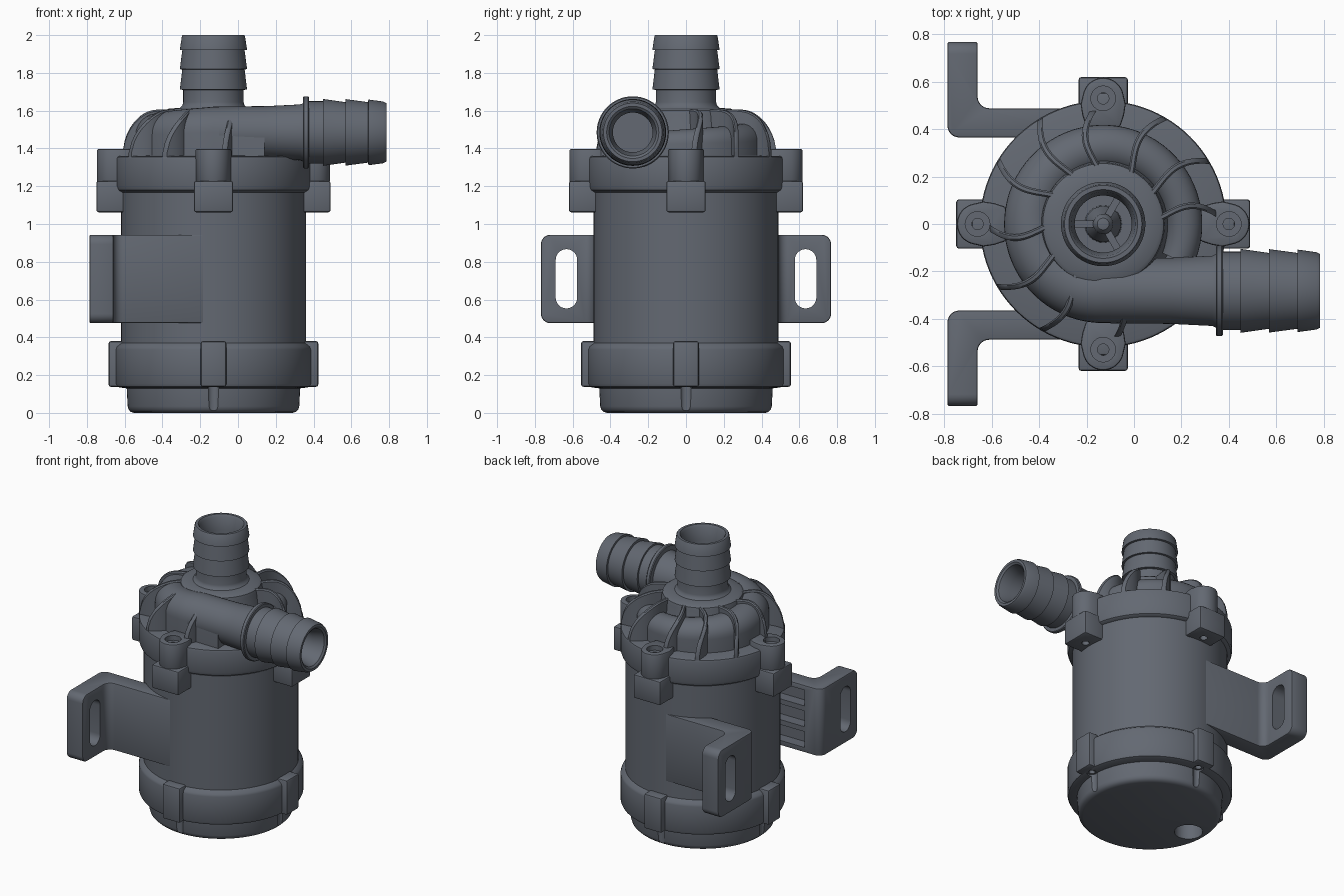
import bpy, bmesh
from math import sin, cos, pi, radians, sqrt
from mathutils import Matrix, Vector

if "Cube" in bpy.data.objects:
    bpy.data.objects.remove(bpy.data.objects["Cube"])

AXIS = Matrix.Translation((-0.13, 0, 0))          # pump axis
QUARTERS = [AXIS @ Matrix.Rotation(i * pi / 2, 4, 'Z') for i in range(4)]
plastic = bpy.data.materials.new("dark_grey_plastic")
plastic.diffuse_color = (.125, .14, .168, 1)
plastic.use_nodes = True
plastic.node_tree.nodes["Principled BSDF"].inputs["Base Color"].default_value = plastic.diffuse_color


def loft(bm, rings, M=Matrix()):
    """Skin closed rings of points and cap both ends."""
    vs = [[bm.verts.new(M @ Vector(p)) for p in ring] for ring in rings]
    n = len(vs[0])
    for a, b in zip(vs, vs[1:]):
        for i in range(n):
            j = (i + 1) % n
            bm.faces.new((a[i], a[j], b[j], b[i]))
    bm.faces.new(vs[0][::-1])
    bm.faces.new(vs[-1])


def lathe_rings(prof, n=80):
    return [[(r * cos(2 * pi * i / n), r * sin(2 * pi * i / n), z) for i in range(n)]
            for r, z in prof]


def prism_rings(pts, z0, z1):
    return [[(x, y, z) for x, y in pts] for z in (z0, z1)]


def make(name, parts, bevel=0.0):
    """Build an object from (rings, matrix) pairs."""
    bm = bmesh.new()
    for rings, M in parts:
        loft(bm, rings, M)
    bmesh.ops.remove_doubles(bm, verts=bm.verts, dist=1e-6)
    bmesh.ops.recalc_face_normals(bm, faces=bm.faces)
    return from_bm(name, bm, bevel)


def from_bm(name, bm, bevel=0.0):
    me = bpy.data.meshes.new(name)
    bm.to_mesh(me)
    bm.free()
    me.materials.append(plastic)
    ob = bpy.data.objects.new(name, me)
    bpy.context.collection.objects.link(ob)
    if bevel:
        m = ob.modifiers.new("bevel", 'BEVEL')
        m.width, m.segments, m.limit_method = bevel, 2, 'ANGLE'
        m.angle_limit = radians(50)
    return ob


def finish(ob, cutters=()):
    """Apply bevel and cuts, then smooth shade."""
    for c in cutters:
        m = ob.modifiers.new("cut", 'BOOLEAN')
        m.operation, m.solver, m.object = 'DIFFERENCE', 'EXACT', c
    bpy.ops.object.select_all(action='DESELECT')
    bpy.context.view_layer.objects.active = ob
    ob.select_set(True)
    for m in list(ob.modifiers):
        bpy.ops.object.modifier_apply(modifier=m.name)
    bpy.ops.object.shade_smooth_by_angle(angle=radians(35))


def box(x0, x1, y0, y1, z0, z1):
    return prism_rings([(x0, y0), (x1, y0), (x1, y1), (x0, y1)], z0, z1)


def at(x, y=0, z=0):
    return Matrix.Translation((x, y, z))


# Cutters: screw holes, base screw grooves, cable hole
screw_cut = make("screw_cutter", [(lathe_rings(
    [(0, 1.0), (.024, 1.0), (.024, 1.365), (.052, 1.365), (.052, 1.45), (0, 1.45)], 24),
    Q @ at(.53)) for Q in QUARTERS])
groove_cut = make("groove_cutter", [(lathe_rings(
    [(0, -.05), (.033, -.05), (.033, .141), (.02, .141), (.02, .3), (0, .3)], 24),
    Q @ at(.477)) for Q in QUARTERS])
cable_cut = make("cable_hole_cutter", [(lathe_rings(
    [(0, -.1), (.09, -.1), (.09, .12), (0, .12)], 40), at(-.45))])

# Motor housing with rounded foot and lower ring
housing = make("motor_housing", [(lathe_rings(
    [(0, 0), (.42, 0), (.438, .006), (.45, .018), (.455, .035), (.46, .13), (.5, .135),
     (.513, .14), (.52, .155), (.52, .335), (.515, .35), (.49, .37), (.49, 1.2), (0, 1.2)], 96), AXIS)])
finish(housing, [groove_cut, cable_cut])

# Lower lugs
lugs = make("lower_lugs", [(box(.44, .555, -.068, .068, .138, .38), Q) for Q in QUARTERS], .012)
finish(lugs, [groove_cut])

# Pump cover with hollow barbed inlet
cover = make("pump_cover", [(lathe_rings(
    [(0, 1.45), (.12, 1.45), (.12, 1.9), (.135, 1.985), (.145, 2.0), (.163, 2.0), (.167, 1.995),
     (.178, 1.922), (.165, 1.92), (.178, 1.82), (.165, 1.818), (.178, 1.712), (.16, 1.71),
     (.16, 1.645), (.164, 1.628), (.178, 1.615), (.24, 1.61), (.255, 1.6), (.26, 1.58),
     (.275, 1.42), (.30, 1.365), (.505, 1.36), (.516, 1.355), (.52, 1.343), (.52, 1.2),
     (.513, 1.18), (.495, 1.168), (0, 1.168)], 96), AXIS)])
finish(cover, [screw_cut])

# Inlet spider: hub and three spokes
spider = [(lathe_rings([(0, 1.4), (.08, 1.4), (.075, 1.56), (.045, 1.6), (.042, 1.63),
                        (.025, 1.65), (0, 1.655)], 32), AXIS)]
for a in (60, 180, 300):
    spider.append((box(0, .13, -.015, .015, 1.56, 1.62),
                   AXIS @ Matrix.Rotation(radians(a), 4, 'Z')))
finish(make("inlet_spider", spider))


# Volute: D-shaped section growing around the axis and running into the outlet
def d_section(x, y, nx, ny, r, zc):
    pts = [(r * cos(pi * k / 16), zc + r * sin(pi * k / 16)) for k in range(17)]
    pts += [(-r, 1.33), (r, 1.33)]
    return [(x + nx * u, y + ny * u, z) for u, z in pts]


rings = []
for i in range(61):
    t = i / 60
    a = radians(-26 + 296 * t)
    r = .07 + .066 * t
    R = .418 - r
    rings.append(d_section(R * cos(a), R * sin(a), cos(a), sin(a), r, 1.42 + .065 * t))
rings.append(d_section(.27, -.282, 0, -1, .136, 1.485))
finish(make("volute", [(rings, AXIS)]))

# Outlet pipe, stop flange and barbs, hollow
outlet_axis = at(0, -.282, 1.485) @ Matrix.Rotation(pi / 2, 4, 'Y')
finish(make("outlet_pipe", [(lathe_rings(
    [(0, -.1), (.137, -.1), (.139, .15), (.148, .33), (.155, .345), (.186, .345), (.191, .35),
     (.191, .37), (.186, .375), (.165, .376), (.165, .449), (.177, .45), (.16, .569),
     (.176, .57), (.16, .689), (.174, .69), (.163, .77), (.155, .785), (.138, .785),
     (.125, .775), (.105, .7), (.105, .15), (0, .15)], 64), outlet_axis)]))

# Curved cover ribs; those next to a boss stop short of the rim
ribs = []
for base, end in ((5, .48), (31, .515), (60, .515), (95, .48), (121, .515), (149, .515),
                  (182, .48), (211, .515), (240, .515), (277, .48)):
    rings = []
    for i in range(25):
        s = i / 24
        r = .23 + (end - .23) * s
        a = radians(base + 7 * sin(pi * s))
        z = 1.35 + .255 * sqrt(max(0.002, 1 - (max(0, r - .3) / (end - .298)) ** 2))
        n, p, w = Vector((-sin(a), cos(a), 0)), Vector((r * cos(a), r * sin(a), 0)), .014
        up = Vector((0, 0, 1))
        rings.append([p - n * w + up * 1.34, p + n * w + up * 1.34, p + n * w + up * (z - .008),
                      p + n * w * .5 + up * z, p - n * w * .5 + up * z, p - n * w + up * (z - .008)])
    ribs.append((rings, AXIS))
finish(make("cover_ribs", ribs))

# Screw bosses on the cover: round nose tapering towards the volute
nose = [(.53 + .087 * cos(radians(d)), .087 * sin(radians(d))) for d in range(-80, 81, 10)]
boss = [(.41, -.072), (.46, -.088), (.505, -.095)] + nose + [(.505, .095), (.46, .088), (.41, .072)]
bosses = make("screw_bosses", [(prism_rings(boss, 1.22, 1.398), Q) for Q in QUARTERS], .01)
finish(bosses, [screw_cut])

# Square blocks below the bosses
blocks = make("screw_blocks", [(box(.44, .62, -.104, .104, 1.062, 1.228), Q) for Q in QUARTERS], .012)
finish(blocks, [screw_cut])

# Mounting brackets: L-shaped arms with slotted plates and ribbed inner faces
pockets = [(box(-.66, -.3, .3, .44, z, z + .11), Matrix()) for z in (.51, .655, .80)]
pocket_cut = make("pocket_cutter", pockets)
slot = [(.633 + .057 * cos(radians(d)), (.81 if d < 180 else .61) + .057 * sin(radians(d)))
        for d in list(range(0, 180, 15)) + [179.9] + list(range(180, 360, 15)) + [359.9]]
slot_cut = make("slot_cutter", [([[(x, y, z) for y, z in slot] for x in (-.9, -.6)], Matrix())])
for side, name in ((1, "bracket_back"), (-1, "bracket_front")):
    bm = bmesh.new()
    loft(bm, prism_rings([(-.787, .365), (-.18, .365), (-.18, .488), (-.66, .488),
                          (-.66, .768), (-.787, .768)], .475, .943))
    bmesh.ops.recalc_face_normals(bm, faces=bm.faces)
    corners = []
    for e in bm.edges:
        a, b = e.verts[0].co, e.verts[1].co
        along_z = abs(a.z - b.z) > .1
        bend = (a.x < -.78 and a.y < .4) or (abs(a.x + .66) < .01 and a.y < .5)
        tip = min(a.y, b.y) > .7 and abs(a.x - b.x) > .1
        if (along_z and bend) or tip:
            corners.append(e)
    bmesh.ops.bevel(bm, geom=corners, offset=.05, segments=6, profile=.5, affect='EDGES')
    bracket = from_bm(name, bm, .008)
    finish(bracket, [pocket_cut, slot_cut])
    if side < 0:
        bracket.data.transform(Matrix.Scale(-1, 4, (0, 1, 0)))
        bracket.data.flip_normals()

# Remove helpers
for c in (screw_cut, groove_cut, cable_cut, pocket_cut, slot_cut):
    c.hide_render = True
    bpy.data.objects.remove(c)
